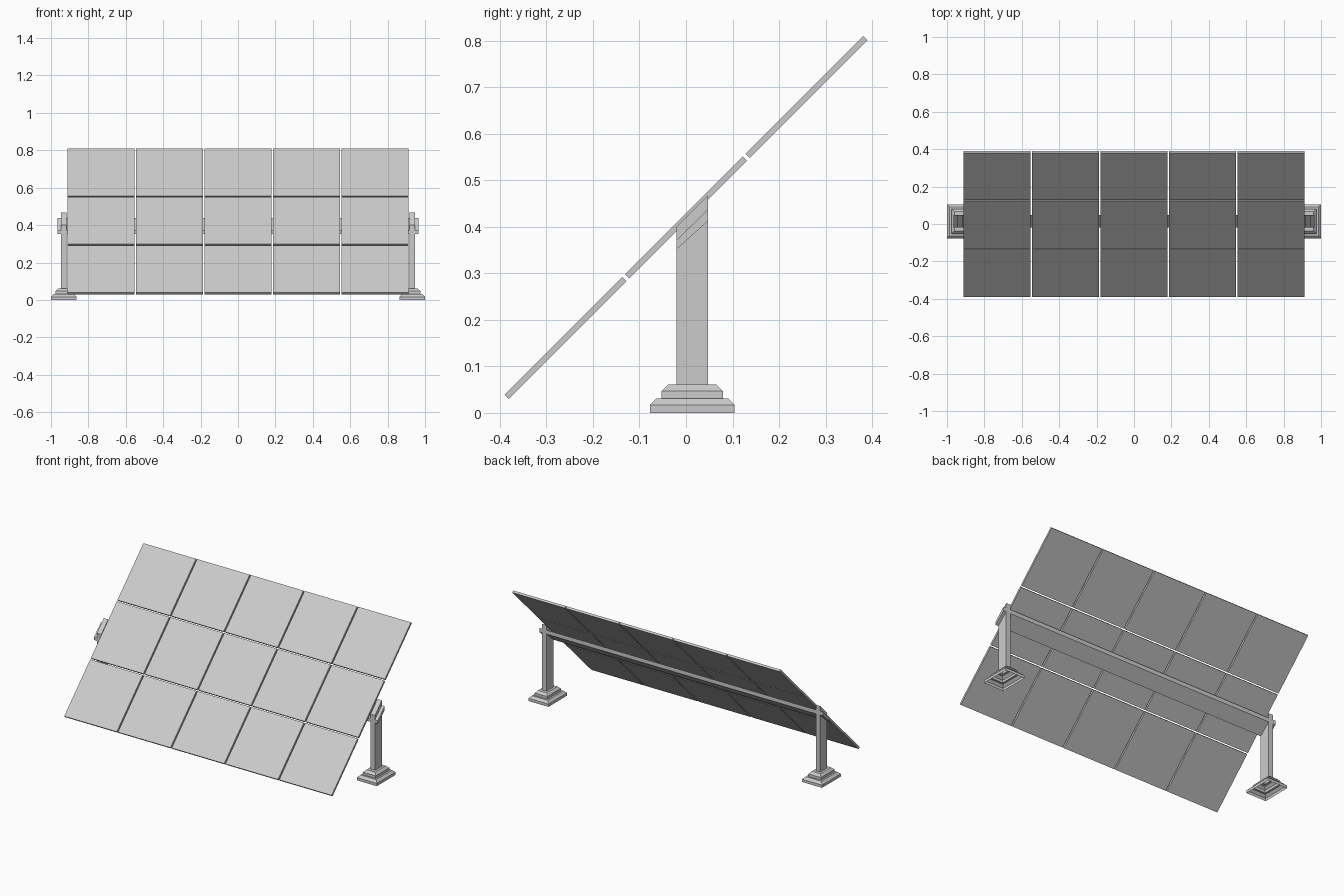
import bpy, bmesh, math
from mathutils import Matrix, Vector

if "Cube" in bpy.data.objects:
    bpy.data.objects.remove(bpy.data.objects["Cube"])

CY = 0.0135      # y centre of the posts
HY = 0.0335      # half depth of post and beam
PZ = 0.42        # height of the panel centre


def finish(name, bm):
    bmesh.ops.recalc_face_normals(bm, faces=bm.faces)
    me = bpy.data.meshes.new(name)
    bm.to_mesh(me)
    bm.free()
    ob = bpy.data.objects.new(name, me)
    bpy.context.collection.objects.link(ob)
    return ob


def loft(name, rings, cap_bottom=True):
    """Skin a stack of four-cornered rings."""
    bm = bmesh.new()
    loops = [[bm.verts.new(p) for p in r] for r in rings]
    for a, b in zip(loops, loops[1:]):
        for i in range(4):
            j = (i + 1) % 4
            bm.faces.new((a[i], a[j], b[j], b[i]))
    bm.faces.new(loops[-1])
    if cap_bottom:
        bm.faces.new(loops[0])
    return finish(name, bm)


def rect(cx, hx, hy, z, slope=0.0):
    return [(cx + sx * hx, CY + sy * hy, z + sy * hy * slope)
            for sx, sy in ((-1, -1), (1, -1), (1, 1), (-1, 1))]


# Panel grid: 5 x 3 square tiles tilted 45 degrees
tilt = Matrix.Translation((0, 0, PZ)) @ Matrix.Rotation(math.radians(45), 4, 'X')
SIZE, PITCH, THICK = 0.358, 0.366, 0.013
for r in range(3):
    for c in range(5):
        bm = bmesh.new()
        place = Matrix.Translation(((c - 2) * PITCH, (r - 1) * PITCH, 0))
        bmesh.ops.create_cube(bm, size=1, matrix=tilt @ place @ Matrix.Diagonal((SIZE, SIZE, THICK, 1)))
        finish(f"solar_panel_{r}_{c}", bm)

# Two posts, each with a stepped, chamfered foot that is open underneath
for side, s in (("left", -1), ("right", 1)):
    x = s * 0.932
    foot = ((0.068, 0.091, 0.0), (0.068, 0.091, 0.017), (0.054, 0.077, 0.031),
            (0.043, 0.066, 0.031), (0.043, 0.066, 0.047), (0.029, 0.052, 0.061),
            (0.015, HY, 0.061))
    rings = [rect(x, hx, hy, z) for hx, hy, z in foot]
    rings.append(rect(x, 0.015, HY, PZ + CY, 1.0))     # sloped top
    loft(f"{side}_post", rings, cap_bottom=False)

# Slanted cross beam running through both posts
y0, y1 = CY - HY, CY + HY
section = ((y0, 0.352), (y1, 0.412), (y1, 0.437), (y0, 0.372))
loft("cross_beam", [[(x, y, z) for y, z in section] for x in (-0.966, 0.966)])
